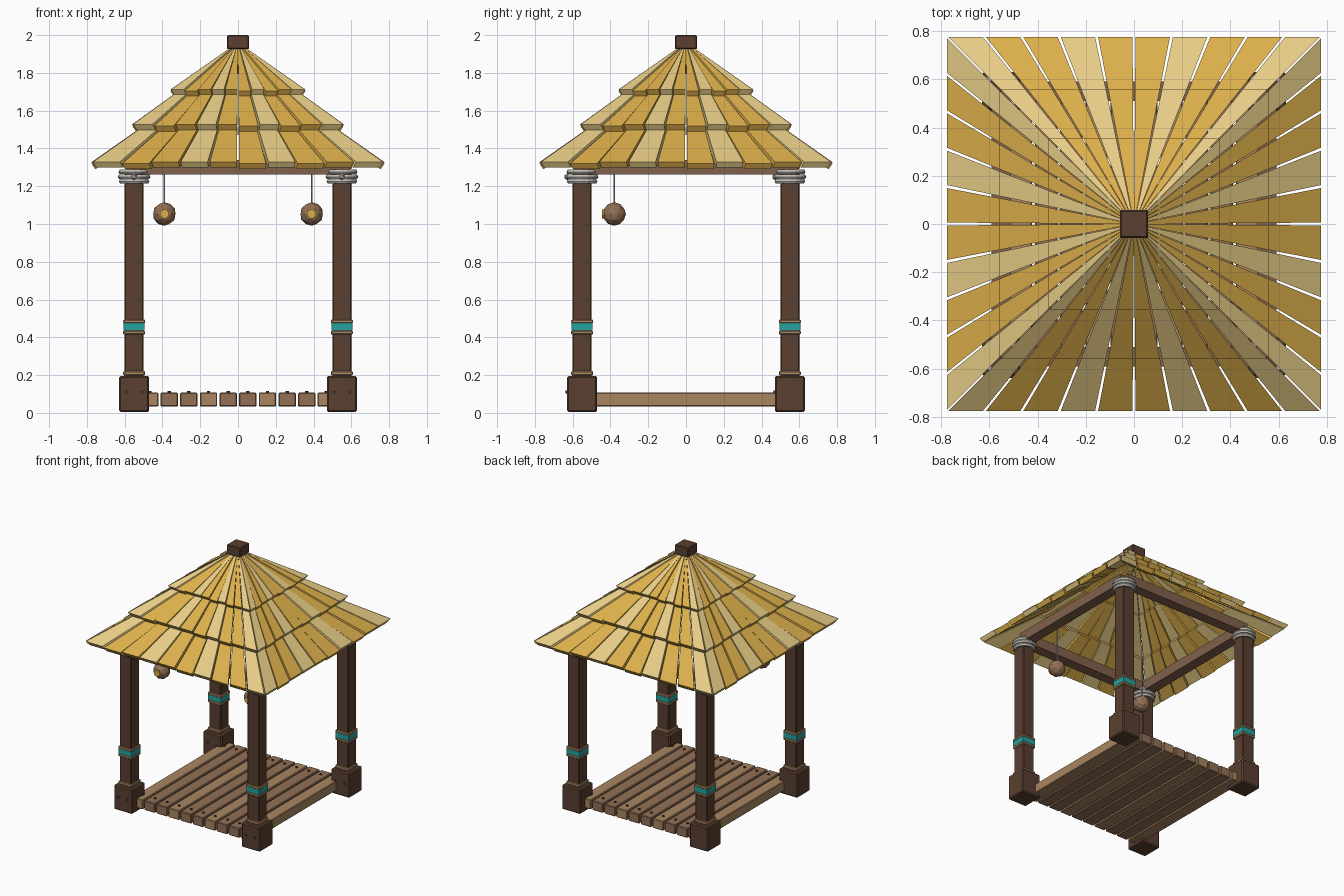
import bpy, bmesh, math
from mathutils import Matrix

if "Cube" in bpy.data.objects:
    bpy.data.objects.remove(bpy.data.objects["Cube"])


def material(name, rgb):
    m = bpy.data.materials.new(name)
    m.diffuse_color = (*rgb, 1)
    m.use_nodes = True
    m.node_tree.nodes["Principled BSDF"].inputs["Base Color"].default_value = m.diffuse_color
    return m


DARK = material("dark wood", (0.10, 0.05, 0.03))
MID = material("beam wood", (0.22, 0.12, 0.07))
TAN = material("tan wood", (0.40, 0.24, 0.12))
PLANK = material("plank wood", (0.29, 0.16, 0.09))
TEAL = material("teal", (0.02, 0.36, 0.34))
ROPE = material("rope", (0.55, 0.52, 0.48))
GOLD = material("gold thatch", (0.72, 0.43, 0.07))
PALE = material("pale thatch", (0.80, 0.61, 0.24))


def finish(ob, name, mat):
    ob.name = name
    ob.data.materials.append(mat)
    return ob


def box(name, loc, size, mat, bevel=0.0):
    bpy.ops.mesh.primitive_cube_add(size=1, location=loc)
    ob = finish(bpy.context.object, name, mat)
    ob.data.transform(Matrix.Diagonal((*size, 1)))
    if bevel:
        b = ob.modifiers.new("bevel", 'BEVEL')
        b.width, b.segments = bevel, 1
    return ob


def rod(name, loc, r, depth, mat, along_y=False, sides=8):
    bpy.ops.mesh.primitive_cylinder_add(
        vertices=sides, radius=r, depth=depth, location=loc,
        rotation=(math.pi / 2 if along_y else 0, 0, 0))
    return finish(bpy.context.object, name, mat)


def ball(name, loc, r, mat, level=2):
    bpy.ops.mesh.primitive_ico_sphere_add(subdivisions=level, radius=r, location=loc)
    return finish(bpy.context.object, name, mat)


# Four posts with footing, collars, teal band and rope lashing
P = 0.55
for sx in (-1, 1):
    for sy in (-1, 1):
        x, y = sx * P, sy * P
        box("post_footing", (x, y, 0.1), (0.16, 0.16, 0.19), DARK, 0.008)
        box("post", (x, y, 0.73), (0.1, 0.1, 1.1), DARK, 0.005)
        for z, h in ((0.21, 0.025), (0.425, 0.022), (0.484, 0.022)):
            box("post_collar", (x, y, z), (0.115, 0.115, h), TAN, 0.005)
        box("teal_band", (x, y, 0.455), (0.11, 0.11, 0.04), TEAL)
        for z, r in ((1.226, 0.067), (1.25, 0.073), (1.276, 0.069)):
            bpy.ops.mesh.primitive_torus_add(
                location=(x, y, z), major_radius=r, minor_radius=0.014,
                major_segments=16, minor_segments=6)
            finish(bpy.context.object, "rope_ring", ROPE)
        ball("rope_knot", (x, y - 0.078, 1.25), 0.018, ROPE, 1)
        for dx in (-0.04, 0.04):
            rod("footing_nail", (x + dx, y - 0.081, 0.11), 0.008, 0.014, DARK, True)

# Floor planks with nails at both ends
for i in range(10):
    x = (i - 4.5) * 0.104
    box("floor_plank", (x, 0, 0.07), (0.092, 1.14, 0.074), TAN if i % 3 == 0 else PLANK, 0.005)
    for y in (-0.5, 0.5):
        rod("plank_nail", (x, y, 0.109), 0.009, 0.012, DARK)

# Beams joining the post tops
for s in (-1, 1):
    box("cross_beam", (0, s * P, 1.3), (1.1, 0.08, 0.075), MID)
    box("side_beam", (s * P, 0, 1.3), (0.08, 1.1, 0.075), MID)


# Roof: three tiers of tapering slats on four sides
def slat(bm, turn, a, b, h_out, h_in, z_out, slope, mat):
    rot = Matrix.Rotation(turn, 3, 'Z')
    ring = []
    for dh, dz in ((0, 0), (-0.02, -0.03)):
        for h, f in ((h_out, a), (h_out, b), (h_in, b), (h_in, a)):
            z = z_out + slope * (h_out - h) + dz
            co = Matrix.Identity(3) @ rot
            hh = max(h + dh, 0.005)
            from_v = (f * hh, -hh, z)
            ring.append(bm.verts.new((co[0][0] * from_v[0] + co[0][1] * from_v[1],
                                      co[1][0] * from_v[0] + co[1][1] * from_v[1], z)))
    faces = [(0, 1, 2, 3), (7, 6, 5, 4)]
    faces += [(i, i + 4, (i + 1) % 4 + 4, (i + 1) % 4) for i in range(4)]
    for f in faces:
        bm.faces.new([ring[i] for i in f]).material_index = mat


tiers = [("lower", 0.775, 0.50, 1.328, 0.70),
         ("middle", 0.56, 0.30, 1.528, 0.72),
         ("upper", 0.357, 0.03, 1.712, 0.70)]
for name, h_out, h_in, z_out, slope in tiers:
    bm = bmesh.new()
    for side in range(4):
        for k in range(10):
            pale = k % 3 == 0
            drop = 0.0 if pale else 0.008 * (k % 2)
            slat(bm, side * math.pi / 2, k / 5 - 1 + 0.008, (k + 1) / 5 - 1 - 0.008,
                 h_out, h_in, z_out - drop, slope, int(pale))
    bmesh.ops.recalc_face_normals(bm, faces=bm.faces)
    me = bpy.data.meshes.new(name + "_roof_slats")
    bm.to_mesh(me)
    bm.free()
    me.materials.append(GOLD)
    me.materials.append(PALE)
    bpy.context.collection.objects.link(bpy.data.objects.new(name + "_roof_slats", me))

box("roof_cap", (0, 0, 1.963), (0.115, 0.115, 0.074), DARK, 0.005)

# Two hanging lanterns at the front
for s in (-1, 1):
    x, y = s * 0.39, -0.38
    ball("lantern", (x, y, 1.053), 0.062, PLANK)
    rod("lantern_face", (x, y - 0.056, 1.053), 0.025, 0.016, GOLD, True, 10)
    rod("lantern_cord", (x, y, 1.32), 0.005, 0.42, ROPE, False, 6)
